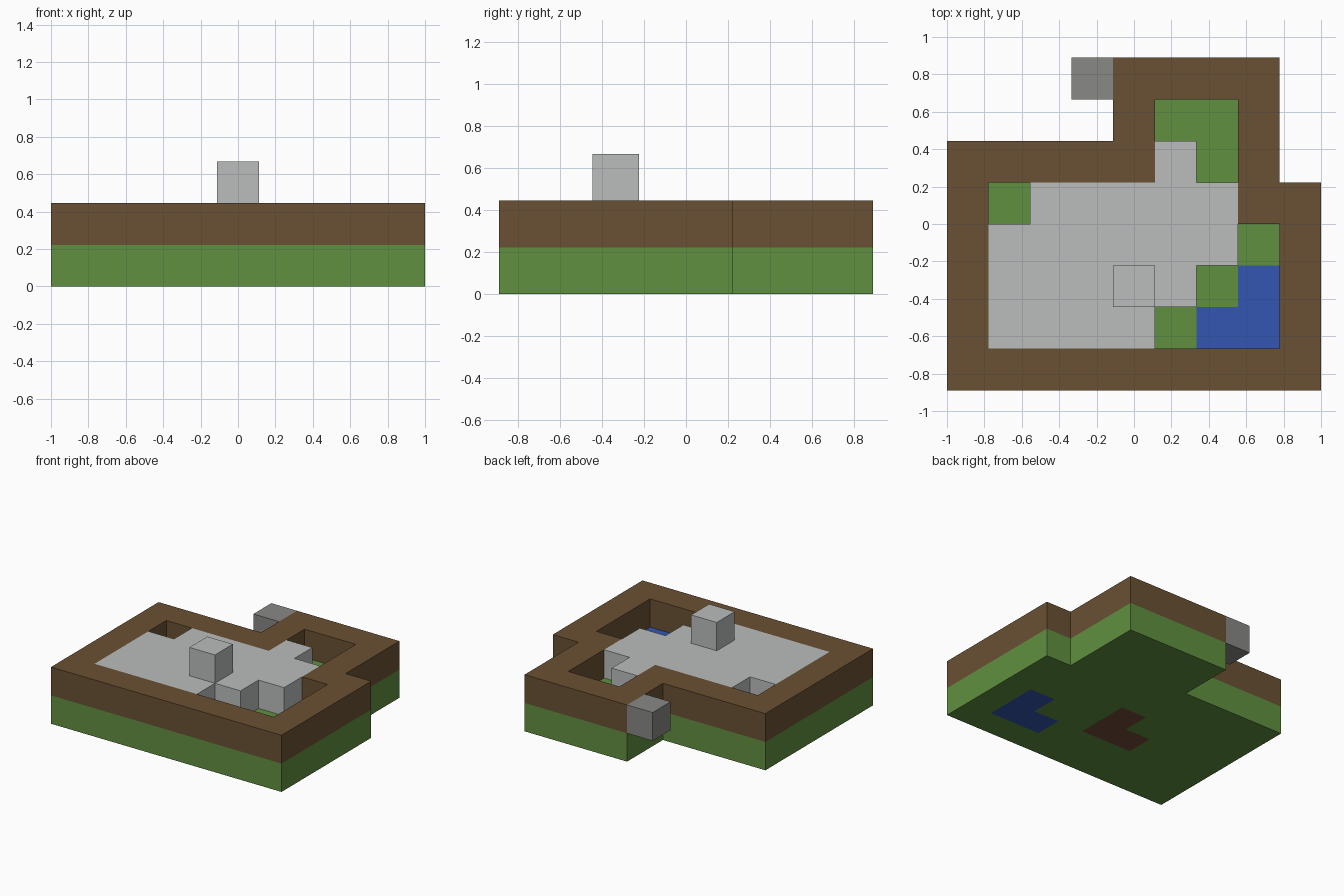
import bpy
import bmesh

CELL = 2 / 9

# Tile plans, back row first; each letter is one part, a dot is empty
GROUND = [
    "....GGGG.",
    "....GGGG.",
    "GGGGGGGG.",
    "GGGGGGGGG",
    "GGGGEGGGG",
    "GGGEEGGWG",
    "GGGGGGWWG",
    "GGGGGGGGG",
]
UPPER = [
    "...CBBBB.",
    "....B..B.",
    "BBBBBS.B.",
    "B.SSSSSBB",
    "BSSSSSS.B",
    "BSSSSS..B",
    "BSSSS...B",
    "BBBBBBBBB",
]
TOP = [
    ".........",
    ".........",
    ".........",
    ".........",
    ".........",
    "....S....",
    ".........",
    ".........",
]


def make_material(name, rgb):
    """Flat colour given as 8-bit sRGB, stored as linear."""
    lin = [((c / 255 + 0.055) / 1.055) ** 2.4 for c in rgb]
    mat = bpy.data.materials.new(name)
    mat.use_nodes = True
    mat.diffuse_color = (*lin, 1)
    bsdf = next(n for n in mat.node_tree.nodes if n.type == "BSDF_PRINCIPLED")
    bsdf.inputs["Base Color"].default_value = (*lin, 1)
    return mat


def make_part(name, plan, letter, level, mat):
    """Extrude all tiles of one letter into a single block one cell high."""
    bm = bmesh.new()
    for r, row in enumerate(reversed(plan)):
        for c, tile in enumerate(row):
            if tile == letter:
                corners = [(c, r), (c + 1, r), (c + 1, r + 1), (c, r + 1)]
                bm.faces.new([bm.verts.new((x * CELL - 1, (y - 4) * CELL, level * CELL))
                              for x, y in corners])
    bmesh.ops.remove_doubles(bm, verts=bm.verts[:], dist=CELL / 100)
    grown = bmesh.ops.extrude_face_region(bm, geom=bm.faces[:])["geom"]
    moved = [g for g in grown if isinstance(g, bmesh.types.BMVert)]
    bmesh.ops.translate(bm, verts=moved, vec=(0, 0, CELL))
    bmesh.ops.recalc_face_normals(bm, faces=bm.faces[:])
    mesh = bpy.data.meshes.new(name)
    bm.to_mesh(mesh)
    bm.free()
    mesh.materials.append(mat)
    obj = bpy.data.objects.new(name, mesh)
    bpy.context.collection.objects.link(obj)
    return obj


cube = bpy.data.objects.get("Cube")
if cube:
    bpy.data.objects.remove(cube, do_unlink=True)

grass = make_material("grass green", (97, 144, 65))
water = make_material("water blue", (52, 86, 177))
earth = make_material("reddish earth", (114, 77, 55))
wood = make_material("wood brown", (106, 81, 51))
stone = make_material("light stone", (187, 190, 190))
cobble = make_material("dark stone", (136, 136, 134))

# Ground layer
make_part("grass_base", GROUND, "G", 0, grass)
make_part("water_pool", GROUND, "W", 0, water)
make_part("earth_patch", GROUND, "E", 0, earth)

# Surrounding wall, raised floor and the block on the outside of the wall
make_part("outer_wall", UPPER, "B", 1, wood)
make_part("stone_floor", UPPER, "S", 1, stone)
make_part("side_block", UPPER, "C", 1, cobble)

# Single block standing on the floor
make_part("standing_block", TOP, "S", 2, stone)
